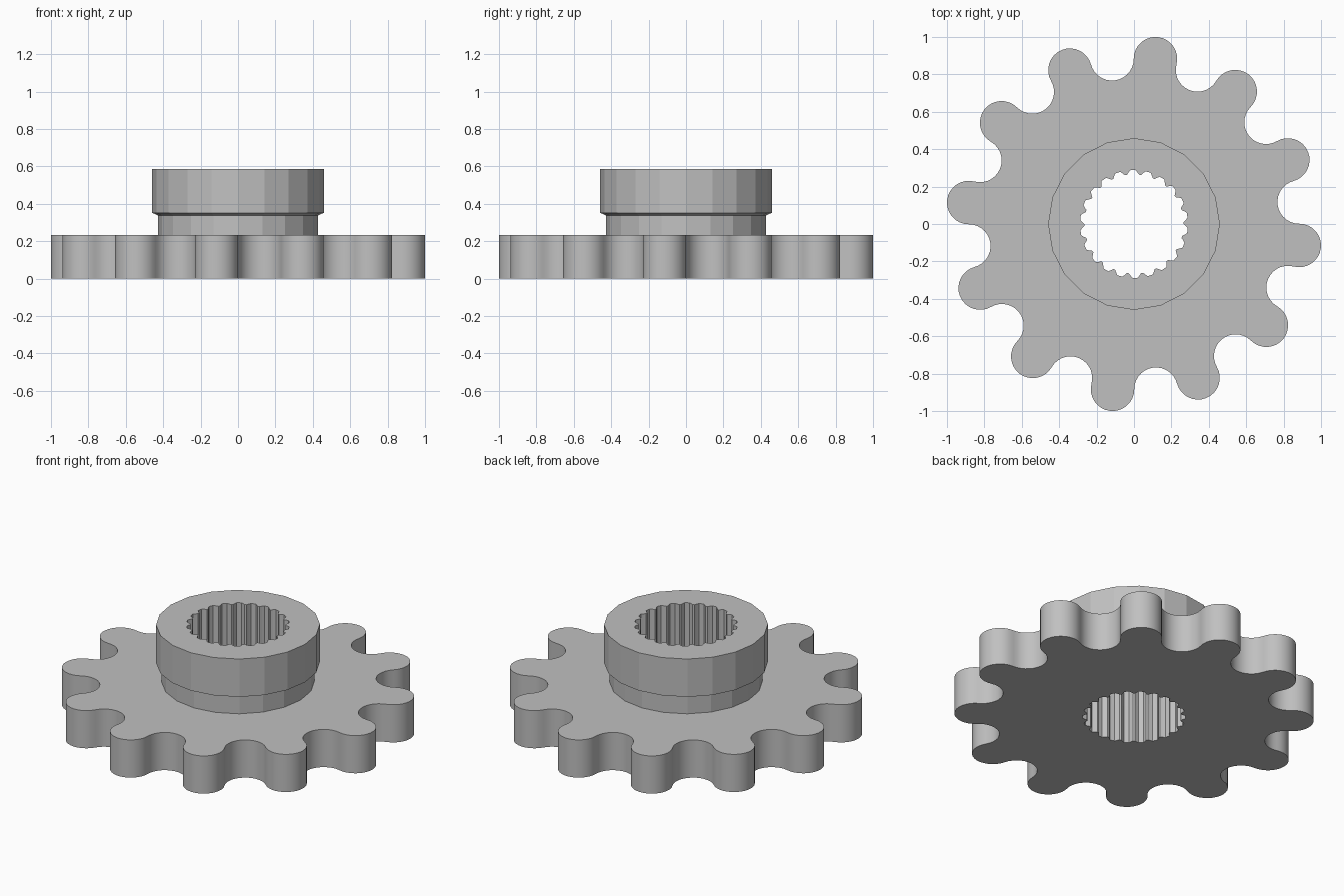
import bpy
import bmesh
from math import cos, sin, pi, radians

cube = bpy.data.objects.get("Cube")
if cube:
    bpy.data.objects.remove(cube, do_unlink=True)

steel = bpy.data.materials.new("grey steel")
steel.use_nodes = True
GREY = (0.53, 0.53, 0.53, 1)
steel.diffuse_color = GREY
steel.node_tree.nodes["Principled BSDF"].inputs["Base Color"].default_value = GREY


def circle(radius, sides):
    return [(radius * cos(2 * pi * i / sides), radius * sin(2 * pi * i / sides))
            for i in range(sides)]


def arc(centre, radius, start, end, steps):
    """Points along an arc in degrees, leaving out the end point."""
    angles = [radians(start + (end - start) * i / steps) for i in range(steps)]
    return [(centre[0] + radius * cos(a), centre[1] + radius * sin(a)) for a in angles]


def sprocket_outline(teeth, pitch_radius, offset):
    """Round tips and round valleys, tangent to each other on the pitch circle."""
    half = 180 / teeth
    radius = pitch_radius * sin(radians(half / 2))
    reach = 90 + half / 2
    points = []
    for i in range(teeth):
        tip = offset + 2 * half * i
        valley = tip + half
        at = [(pitch_radius * cos(radians(a)), pitch_radius * sin(radians(a)))
              for a in (tip, valley)]
        points += arc(at[0], radius, tip - reach, tip + reach, 16)
        points += arc(at[1], radius, valley - reach, valley + reach - 360, 14)
    return points


def spline_outline(count, root, crest):
    """Bore outline with small rounded splines pointing inward."""
    shape = [(0, crest), (0.14, crest), (0.27, (root + crest) / 2), (0.4, root),
             (0.6, root), (0.75, root), (0.88, (root + crest) / 2)]
    points = []
    for i in range(count):
        for step, radius in shape:
            a = 2 * pi * (i + step) / count
            points.append((radius * cos(a), radius * sin(a)))
    return points


def bored_solid(name, rings, bore):
    """Stack (outline, height) rings into a wall, with a bore through it."""
    bm = bmesh.new()

    def wall(stack):
        loops = [[bm.verts.new((x, y, z)) for x, y in pts] for pts, z in stack]
        for low, high in zip(loops, loops[1:]):
            for i in range(len(low)):
                j = (i + 1) % len(low)
                bm.faces.new((low[i], low[j], high[j], high[i]))
        return loops[0], loops[-1]

    outer = wall(rings)
    inner = wall([(bore, rings[0][1]), (bore, rings[-1][1])])
    # Flat end faces between the outline and the bore
    for pair in zip(outer, inner):
        edges = [bm.edges.get((loop[i - 1], loop[i]))
                 for loop in pair for i in range(len(loop))]
        bmesh.ops.triangle_fill(bm, use_beauty=True, use_dissolve=False, edges=edges)
    bmesh.ops.recalc_face_normals(bm, faces=bm.faces)
    mesh = bpy.data.meshes.new(name)
    bm.to_mesh(mesh)
    bm.free()
    mesh.materials.append(steel)
    obj = bpy.data.objects.new(name, mesh)
    bpy.context.collection.objects.link(obj)
    return obj


PLATE_TOP = 0.233
bore = spline_outline(22, 0.288, 0.265)

# Toothed plate
teeth = sprocket_outline(12, 0.891, 22.6)
plate = bored_solid("toothed_plate", [(teeth, 0), (teeth, PLATE_TOP)], bore)
bpy.ops.object.select_all(action='DESELECT')
plate.select_set(True)
bpy.context.view_layer.objects.active = plate
bpy.ops.object.shade_smooth_by_angle(angle=radians(30))

# Hub: narrow neck, small bevel, wide collar
neck, collar = circle(0.428, 20), circle(0.459, 20)
bored_solid("hub", [(neck, PLATE_TOP), (neck, 0.338), (collar, 0.352), (collar, 0.586)], bore)
